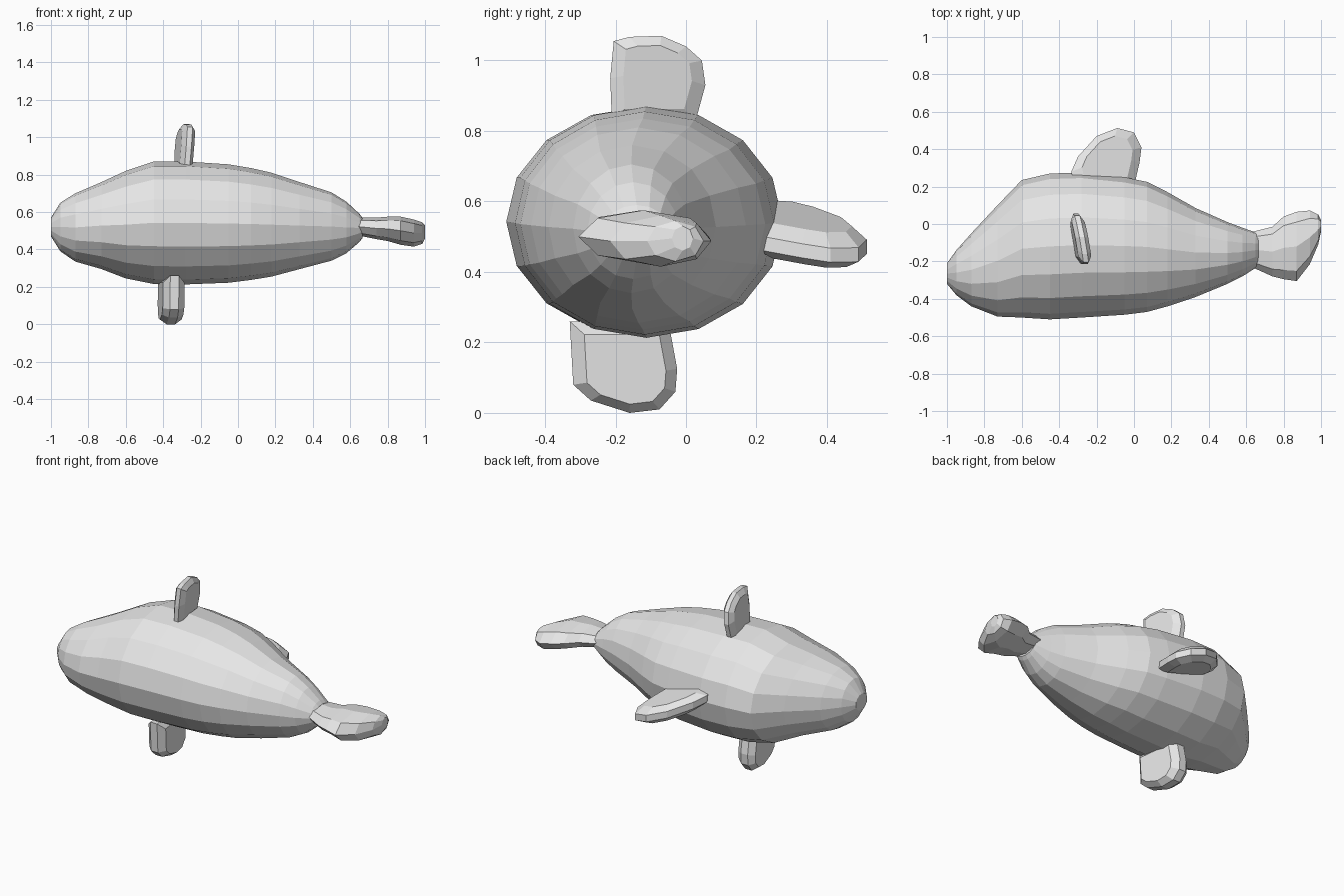
import bpy, bmesh, math
from mathutils import Vector

grey = bpy.data.materials.new("plain_grey")
grey.diffuse_color = (0.8, 0.8, 0.8, 1)


def finish(name, bm):
    bmesh.ops.recalc_face_normals(bm, faces=bm.faces)
    mesh = bpy.data.meshes.new(name)
    bm.to_mesh(mesh)
    bm.free()
    mesh.materials.append(grey)
    obj = bpy.data.objects.new(name, mesh)
    bpy.context.collection.objects.link(obj)
    return obj


def skin(name, rings):
    """Join rings of points with faces and cap both ends."""
    bm = bmesh.new()
    loops = [[bm.verts.new(p) for p in ring] for ring in rings]
    n = len(loops[0])
    for a, b in zip(loops, loops[1:]):
        for i in range(n):
            j = (i + 1) % n
            bm.faces.new((a[i], a[j], b[j], b[i]))
    bm.faces.new(loops[0])
    bm.faces.new(loops[-1])
    return finish(name, bm)


def oval(x, y0, y1, z0, z1, sides, turn=0.0):
    cy, cz, ry, rz = (y0 + y1) / 2, (z0 + z1) / 2, (y1 - y0) / 2, (z1 - z0) / 2
    angles = [math.tau * (i + turn) / sides for i in range(sides)]
    return [(x, cy + ry * math.cos(a), cz + rz * math.sin(a)) for a in angles]


def fin(name, outline, place, thick, inset=0.72):
    """Flat paddle with chamfered rims; place maps (u, v, offset) to space."""
    cu = sum(p[0] for p in outline) / len(outline)
    cv = sum(p[1] for p in outline) / len(outline)
    rings = []
    for off, s in ((-0.5, inset), (-0.2, 1), (0.2, 1), (0.5, inset)):
        rings.append([place(cu + (u - cu) * s, cv + (v - cv) * s, off * thick)
                      for u, v in outline])
    return skin(name, rings)


# Body: faceted oval sections (x, y range, z range) from nose to tail root
body = [
    (-1.0, -0.32, -0.21, 0.47, 0.57),
    (-0.95, -0.38, -0.14, 0.39, 0.65),
    (-0.87, -0.44, -0.05, 0.335, 0.70),
    (-0.73, -0.495, 0.10, 0.295, 0.76),
    (-0.6, -0.50, 0.235, 0.245, 0.82),
    (-0.45, -0.51, 0.27, 0.215, 0.87),
    (-0.28, -0.50, 0.275, 0.213, 0.87),
    (-0.05, -0.485, 0.25, 0.222, 0.855),
    (0.07, -0.47, 0.225, 0.237, 0.835),
    (0.18, -0.44, 0.17, 0.255, 0.81),
    (0.33, -0.39, 0.085, 0.295, 0.76),
    (0.5, -0.32, 0.01, 0.34, 0.705),
    (0.58, -0.28, -0.02, 0.38, 0.655),
    (0.65, -0.235, -0.045, 0.44, 0.59),
    (0.665, -0.225, -0.05, 0.46, 0.57),
]
skin("body", [oval(*s, 16) for s in body])

# Tail: flattened sections flaring out into a paddle
tail = [
    (0.64, -0.235, -0.04, 0.475, 0.57),
    (0.74, -0.28, -0.015, 0.455, 0.57),
    (0.80, -0.295, 0.04, 0.445, 0.575),
    (0.87, -0.305, 0.065, 0.425, 0.575),
    (0.94, -0.215, 0.072, 0.415, 0.56),
    (0.985, -0.11, 0.05, 0.43, 0.545),
    (1.0, -0.04, 0.02, 0.46, 0.53),
]
skin("tail", [oval(*s, 8) for s in tail])

# Top fin: upright paddle, slightly turned about the vertical
fin("top_fin",
    [(-0.21, 0.82), (-0.215, 0.95), (-0.205, 1.055), (-0.16, 1.067),
     (-0.07, 1.07), (0.0, 1.04), (0.045, 1.0), (0.055, 0.93), (0.025, 0.82)],
    lambda y, z, o: (-0.285 - 0.17 * (y + 0.08) + 0.08 * (z - 0.96) + o, y, z), 0.07)

# Bottom fin
fin("bottom_fin",
    [(-0.33, 0.26), (-0.32, 0.08), (-0.27, 0.035), (-0.16, 0.0),
     (-0.075, 0.01), (-0.03, 0.06), (-0.025, 0.125), (-0.05, 0.26)],
    lambda y, z, o: (-0.357 - 0.12 * (y + 0.18) + o, y, z), 0.115, 0.76)

# Side fin: paddle sloping down toward the tail
fin("side_fin",
    [(-0.32, 0.2), (-0.335, 0.28), (-0.30, 0.36), (-0.2, 0.47), (-0.09, 0.513),
     (0.0, 0.49), (0.04, 0.41), (0.03, 0.33), (0.0, 0.2)],
    lambda x, y, o: (x, y, 0.505 - 0.28 * (x + 0.14) - 0.12 * (y - 0.35) + o), 0.1)
